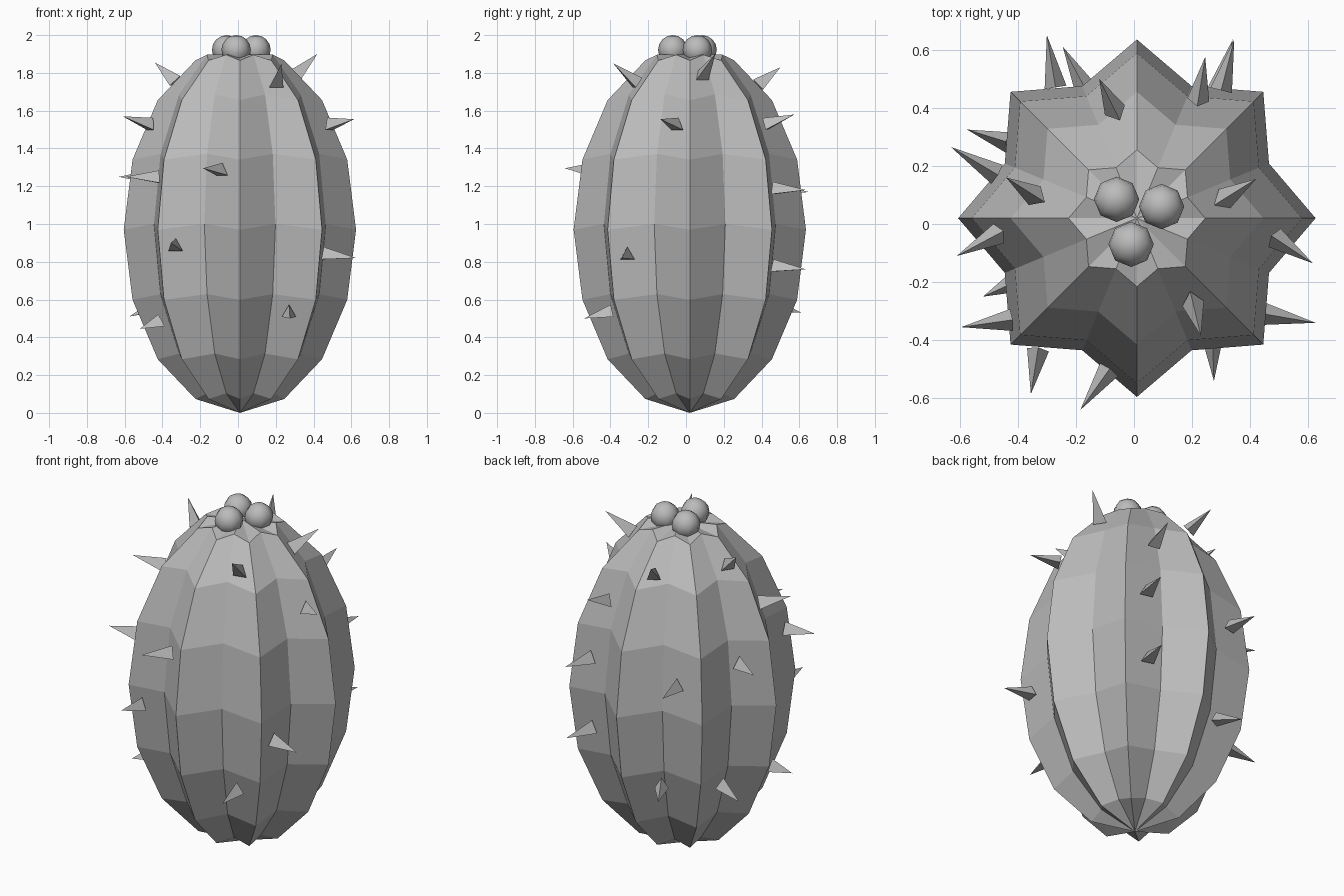
import bpy, bmesh, math
from mathutils import Vector

default = bpy.data.objects.get("Cube")
if default:
    bpy.data.objects.remove(default, do_unlink=True)

grey = bpy.data.materials.new("plain grey")
grey.use_nodes = True
grey.diffuse_color = (0.5, 0.5, 0.5, 1)
grey.node_tree.nodes["Principled BSDF"].inputs["Base Color"].default_value = (0.5, 0.5, 0.5, 1)


def finish(name, bm, smooth=False):
    bmesh.ops.recalc_face_normals(bm, faces=bm.faces)
    for f in bm.faces:
        f.smooth = smooth
    mesh = bpy.data.meshes.new(name)
    bm.to_mesh(mesh)
    bm.free()
    mesh.materials.append(grey)
    obj = bpy.data.objects.new(name, mesh)
    bpy.context.collection.objects.link(obj)
    return obj


# Ribbed body: stretched sphere with alternating ridges and valleys
SIDES, RINGS, RADIUS, HALF = 16, 8, 0.615, 0.97
CX, CY = 0.01, 0.02
bm = bmesh.new()
rings = []
for i in range(1, RINGS):
    polar = math.pi * i / RINGS
    ring = []
    for j in range(SIDES):
        valley = j % 2
        r = RADIUS * math.sin(polar) * (0.8 if valley else 1)
        a = math.tau * j / SIDES
        z = HALF - HALF * math.cos(polar) + 0.03 * valley
        ring.append(bm.verts.new((CX + r * math.cos(a), CY + r * math.sin(a), z)))
    rings.append(ring)
bottom = bm.verts.new((CX, CY, 0))
top = bm.verts.new((CX, CY, 1.9))
for j in range(SIDES):
    k = (j + 1) % SIDES
    bm.faces.new((bottom, rings[0][k], rings[0][j]))
    bm.faces.new((top, rings[-1][j], rings[-1][k]))
    for low, high in zip(rings, rings[1:]):
        bm.faces.new((low[j], low[k], high[k], high[j]))
finish("ribbed_body", bm)

# Three round buds on the crown
for n, (x, y) in enumerate([(-0.06, 0.085), (0.095, 0.06), (-0.01, -0.07)], 1):
    bm = bmesh.new()
    bmesh.ops.create_uvsphere(bm, u_segments=8, v_segments=8, radius=0.078)
    bmesh.ops.translate(bm, verts=bm.verts, vec=(x, y, 1.922))
    finish(f"bud_{n}", bm, smooth=True)

# Three-sided spines, each given by its root and tip
SPINES = [
    ((-.27, .47, 1.17), (-.30, .65, 1.17)),
    ((-.17, .47, .56), (-.245, .61, .53)),
    ((-.06, .38, 1.73), (-.12, .50, 1.83)),
    ((.22, .42, 1.52), (.245, .575, 1.58)),
    ((.30, .46, 1.18), (.345, .635, 1.18)),
    ((.29, .46, .77), (.34, .635, .76)),
    ((-.43, .28, .56), (-.575, .325, .51)),
    ((-.47, .17, 1.24), (-.63, .265, 1.25)),
    ((-.33, .09, 1.75), (-.44, .16, 1.855)),
    ((.30, .08, 1.78), (.42, .155, 1.90)),
    ((-.46, -.03, 1.52), (-.61, -.11, 1.57)),
    ((-.41, -.20, .48), (-.52, -.25, .445)),
    ((-.42, -.33, 1.24), (-.595, -.355, 1.25)),
    ((-.33, -.43, .88), (-.355, -.585, .90)),
    ((-.085, -.50, 1.28), (-.185, -.64, 1.295)),
    ((.20, -.26, 1.74), (.23, -.385, 1.85)),
    ((.27, -.39, .53), (.275, -.54, .50)),
    ((.48, -.045, 1.52), (.615, -.135, 1.555)),
    ((.45, -.31, .835), (.625, -.34, .82)),
]
for n, (root, tip) in enumerate(SPINES, 1):
    root, tip = Vector(root), Vector(tip)
    axis = tip - root
    bm = bmesh.new()
    bmesh.ops.create_cone(bm, cap_ends=True, segments=3, radius1=0.044, radius2=0, depth=axis.length)
    bmesh.ops.remove_doubles(bm, verts=bm.verts, dist=0.0001)
    bmesh.ops.rotate(bm, verts=bm.verts, matrix=axis.to_track_quat('Z', 'Y').to_matrix())
    bmesh.ops.translate(bm, verts=bm.verts, vec=(root + tip) / 2)
    finish(f"spine_{n}", bm)
